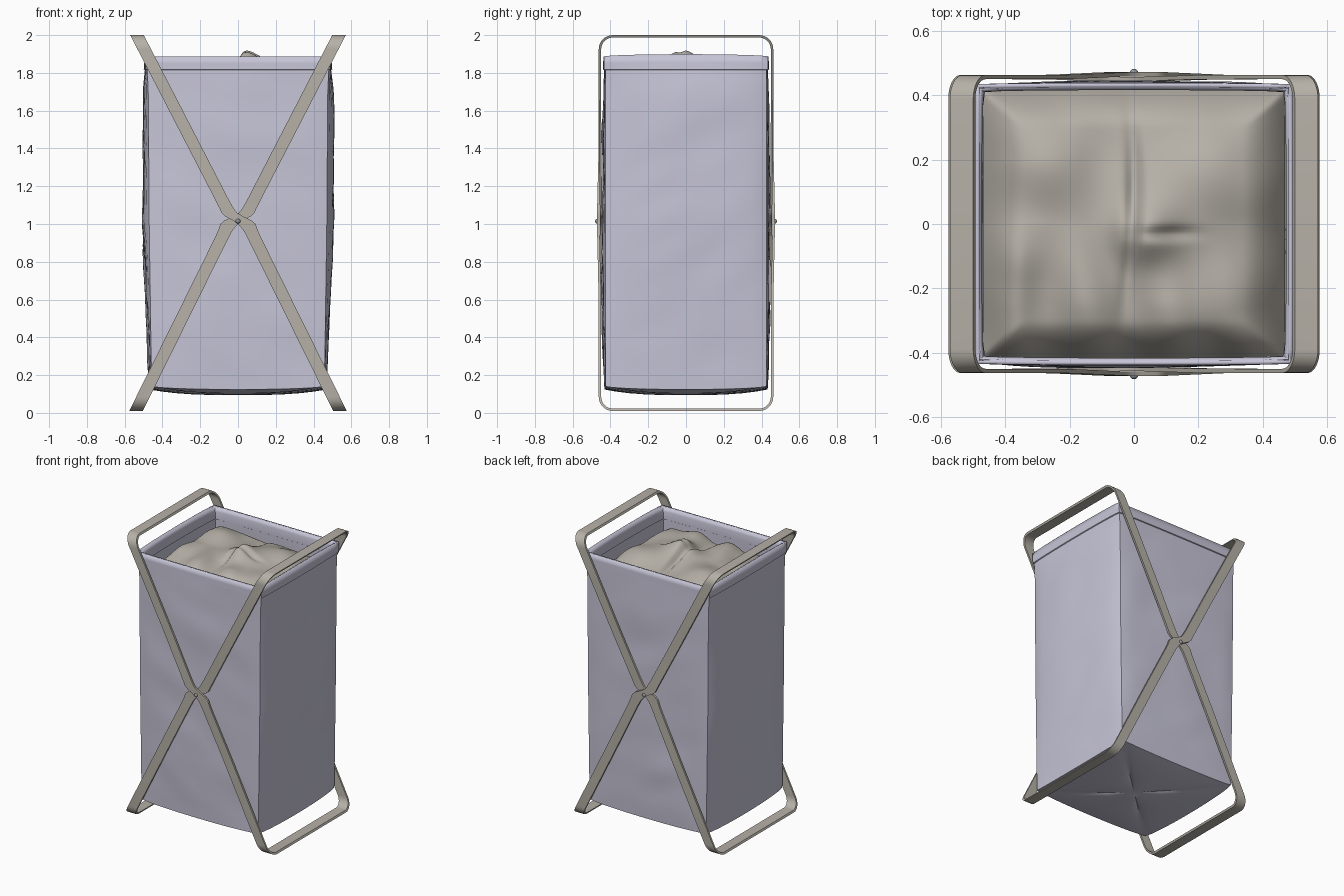
import bpy, bmesh, math
from mathutils import Vector, noise

cube = bpy.data.objects.get("Cube")
if cube:
    bpy.data.objects.remove(cube, do_unlink=True)


def material(name, rgb):
    m = bpy.data.materials.new(name)
    m.use_nodes = True
    m.diffuse_color = (*rgb, 1)
    m.node_tree.nodes["Principled BSDF"].inputs["Base Color"].default_value = (*rgb, 1)
    return m


FABRIC = material("lavender fabric", (0.57, 0.56, 0.68))
METAL = material("warm grey metal", (0.47, 0.44, 0.39))
LINEN = material("beige linen", (0.47, 0.44, 0.39))
RIVET = material("rivet grey", (0.30, 0.30, 0.32))


def finish(name, bm, mat, angle=40):
    bmesh.ops.recalc_face_normals(bm, faces=bm.faces)
    me = bpy.data.meshes.new(name)
    bm.to_mesh(me)
    bm.free()
    me.materials.append(mat)
    ob = bpy.data.objects.new(name, me)
    bpy.context.collection.objects.link(ob)
    bpy.ops.object.select_all(action='DESELECT')
    ob.select_set(True)
    bpy.context.view_layer.objects.active = ob
    bpy.ops.object.shade_smooth_by_angle(angle=math.radians(angle))
    return ob


def lerp_table(table, t):
    for (a, va), (b, vb) in zip(table, table[1:]):
        if t <= b:
            return va + (vb - va) * max(0, t - a) / (b - a)
    return table[-1][1]


# Crossed frames: a rounded loop of flat strap, leaning sideways with a kink at the pivot
LEAN = [(0, 0.54), (0.96, 0.065), (1.0, 0.04), (1.04, -0.04), (1.08, -0.065), (2, -0.54)]
LEVELS = [1.7, 1.4, 1.12, 1.08, 1.06, 1.04, 1.02, 1.0, 0.98, 0.96, 0.92, 0.6, 0.3]


def loop_profile(inset):
    hy, r = 0.462, 0.075
    pts = []
    for cy, cz, start in ((1, 1.925, 0), (-1, 1.925, 90), (-1, 0.085, 180), (1, 0.085, 270)):
        for i in range(9):
            a = math.radians(start + i * 90 / 8)
            pts.append((cy * (hy - r) + (r - inset) * math.cos(a), cz + (r - inset) * math.sin(a)))
        if start == 90:
            pts += [(-hy + inset, z) for z in LEVELS]
    pts += [(hy - inset, z) for z in reversed(LEVELS)]
    return pts


def strap_frame(name, side, bow):
    bm = bmesh.new()
    rows = []
    for inset, dx in ((0, -1), (0, 1), (0.013, 1), (0.013, -1)):
        row = []
        for y, z in loop_profile(inset):
            bump = bow * math.exp(-((z - 1.02) / 0.25) ** 2) * (1 if y > 0 else -1)
            half = 0.036 + 0.014 * math.exp(-((z - 1.02) / 0.04) ** 2)
            x = side * lerp_table(LEAN, z - 0.01) + dx * half
            row.append(bm.verts.new((x, y + (bump if abs(y) > 0.42 else 0), z)))
        rows.append(row)
    n = len(rows[0])
    for k in range(4):
        a, b = rows[k], rows[(k + 1) % 4]
        for i in range(n):
            j = (i + 1) % n
            bm.faces.new((a[i], a[j], b[j], b[i]))
    finish(name, bm, METAL, 35)


strap_frame("outer_frame", 1, 0.009)
strap_frame("inner_frame", -1, -0.006)

# Pivot rivets
for name, s in (("front_rivet", -1), ("back_rivet", 1)):
    bm = bmesh.new()
    bmesh.ops.create_uvsphere(bm, u_segments=16, v_segments=8, radius=0.013)
    for v in bm.verts:
        v.co = (v.co.x, s * 0.470 + v.co.y * 0.85, v.co.z + 1.015)
    finish(name, bm, RIVET, 60)

# Fabric bag: four bulging panels meeting at crisp corners, with a sagging floor
N = 20
HALF_X = [(0.1, 0.455), (0.3, 0.46), (1.0, 0.47), (1.7, 0.475), (1.9, 0.485)]
BULGE_X = [(0.1, 0.012), (0.5, 0.025), (1.0, 0.038), (1.7, 0.03), (1.82, 0.012), (1.9, 0.0)]
BULGE_Y = [(0.1, 0.004), (0.5, 0.016), (1.1, 0.018), (1.7, 0.01), (1.9, 0.004)]
HEM = 1.815


def wrinkle(x, y, z):
    fade = max(0, min(1, (HEM - z) / 0.2, (z - 0.14) / 0.12))
    broad = noise.noise(Vector((x * 3, y * 3, z * 2.2 + 5)))
    folds = noise.noise(Vector((x * 4 + z * 3, y * 4 - z * 3, z * 3)))
    return fade * (0.007 * broad + 0.007 * folds)


def bag_ring(z, grow=0.0):
    hx, hy = lerp_table(HALF_X, z) + grow, 0.427 + grow
    pts = []
    for k in range(4):
        for i in range(N):
            u = 2 * i / N - 1
            arc = (1 - u * u) ** 0.6 if abs(u) < 1 else 0
            if k % 2 == 0:
                s = -1 if k == 0 else 1
                x, y = -s * u * hx, s * hy
                y += s * arc * (lerp_table(BULGE_Y, z) + wrinkle(x, y, z))
            else:
                s = 1 if k == 1 else -1
                x, y = s * hx, s * u * hy
                x += s * arc * (lerp_table(BULGE_X, z) + wrinkle(x, y, z))
            low = max(0, 1 - (z - 0.14) / 0.1)
            top = max(0, (z - HEM) / 0.08) if k % 2 else 0
            pts.append(Vector((x, y, z - 0.016 * arc * low + 0.012 * arc * top)))
    return pts


def join_rings(bm, rings):
    for a, b in zip(rings, rings[1:]):
        for i in range(len(a)):
            j = (i + 1) % len(a)
            bm.faces.new((a[i], a[j], b[j], b[i]))


bm = bmesh.new()
rings = []
base = bag_ring(0.14)
for f in (0.1, 0.3, 0.5, 0.7, 0.85, 0.96):
    rings.append([bm.verts.new((p.x * f, p.y * f, p.z - 0.03 * (1 - f ** 3))) for p in base])
heights = [0.14 + (HEM - 0.14) * i / 36 for i in range(37)]
for z in heights:
    rings.append([bm.verts.new(p) for p in bag_ring(z)])
for z in (HEM + 0.003, 1.85, 1.888):
    rings.append([bm.verts.new(p) for p in bag_ring(z, 0.006)])
join_rings(bm, rings)
bm.faces.new(rings[0])
bag = finish("fabric_bag", bm, FABRIC, 40)
mod = bag.modifiers.new("cloth thickness", 'SOLIDIFY')
mod.thickness = 0.014
mod.offset = -1

# Folded hem band lining the inside of the mouth
bm = bmesh.new()
lining = []
for z, g in ((1.80, -0.010), (1.805, -0.018), (1.86, -0.017), (1.887, -0.008)):
    lining.append([bm.verts.new(p) for p in bag_ring(z, g)])
join_rings(bm, lining)
lining_ob = finish("hem_lining", bm, FABRIC, 40)
lining_ob.modifiers.new("cloth thickness", 'SOLIDIFY').thickness = 0.004


# Laundry pile: rounded heaps, a central crease and loose folds
HEAPS = [(0.2, 0.12, 0.2, 0.09), (-0.25, 0.16, 0.22, 0.08), (0.03, -0.03, 0.10, 0.10),
         (-0.12, -0.2, 0.16, 0.06), (0.22, -0.22, 0.16, 0.07), (-0.36, -0.12, 0.12, 0.05)]


def pile_height(x, y):
    z = 1.775
    for hx, hy, r, h in HEAPS:
        z += h * math.exp(-(((x - hx) ** 2 + (y - hy) ** 2) / r ** 2))
    crease_x = -0.02 + 0.05 * math.sin(3 * y + 1.2) - 0.03
    z -= 0.04 * math.exp(-((x - crease_x) / 0.022) ** 2) * math.exp(-((y - 0.05) / 0.22) ** 2)
    z -= 0.025 * math.exp(-((y + 0.03) / 0.02) ** 2) * math.exp(-((x - 0.1) / 0.08) ** 2)
    front = max(0, min(1, -y / 0.25))
    z += front * 0.016 * math.sin(x * 26 + 4 * y) * (1 + noise.noise(Vector((x * 4, y * 4, 1))))
    z += 0.022 * noise.noise(Vector((x * 5, y * 5, 3)))
    edge = max(abs(x) / 0.47, abs(y) / 0.415)
    return min(z, 1.93) - 0.11 * max(0, (edge - 0.72) / 0.28) ** 2


bm = bmesh.new()
bmesh.ops.create_grid(bm, x_segments=80, y_segments=72, size=1)
for v in bm.verts:
    x, y = v.co.x * 0.468, v.co.y * 0.415
    v.co = (x, y, pile_height(x, y))
finish("laundry_pile", bm, LINEN, 80)
